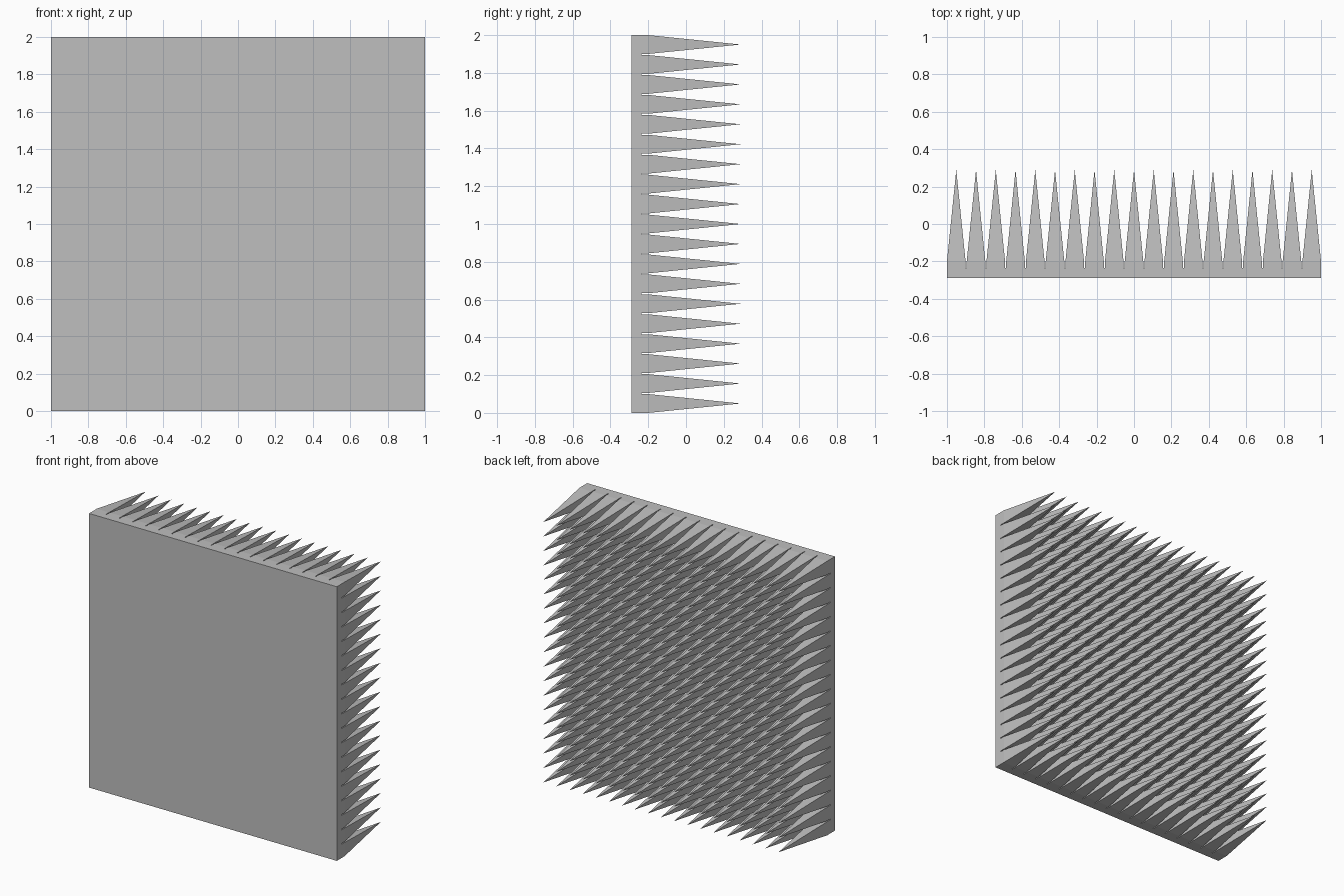
import bpy
import bmesh

# Remove the default cube
cube = bpy.data.objects.get("Cube")
if cube:
    bpy.data.objects.remove(cube, do_unlink=True)

COUNT = 19            # spikes per row and column
GAP = 0.006           # slit between neighbouring spikes
WIDTH = (2 - (COUNT - 1) * GAP) / COUNT
PITCH = WIDTH + GAP
FRONT, FLOOR, SHOULDER, TIP = -0.289, -0.235, -0.2, 0.289

# Foam colour
grey = bpy.data.materials.new("foam_grey")
grey.use_nodes = True
colour = (0.52, 0.52, 0.52, 1)
grey.diffuse_color = colour
grey.node_tree.nodes["Principled BSDF"].inputs["Base Color"].default_value = colour


def make_object(name, bm):
    bmesh.ops.recalc_face_normals(bm, faces=bm.faces[:])
    mesh = bpy.data.meshes.new(name)
    bm.to_mesh(mesh)
    bm.free()
    mesh.materials.append(grey)
    obj = bpy.data.objects.new(name, mesh)
    bpy.context.collection.objects.link(obj)
    return obj


# Backing plate: a flat square slab
bm = bmesh.new()
bmesh.ops.create_cube(bm, size=1)
bmesh.ops.scale(bm, vec=(2, FLOOR - FRONT, 2), verts=bm.verts[:])
bmesh.ops.translate(bm, vec=(0, (FRONT + FLOOR) / 2, 1), verts=bm.verts[:])
make_object("backing_plate", bm)

# One spike: a short square shoulder carrying a tall pyramid
bm = bmesh.new()
h = WIDTH / 2
corners = [(-h, -h), (h, -h), (h, h), (-h, h)]
base = [bm.verts.new((x, FLOOR, z)) for x, z in corners]
top = [bm.verts.new((x, SHOULDER, z)) for x, z in corners]
tip = bm.verts.new((0, TIP, 0))
for i in range(4):
    j = (i + 1) % 4
    bm.faces.new((base[i], base[j], top[j], top[i]))
    bm.faces.new((top[i], top[j], tip))
spikes = make_object("foam_spikes", bm)
spikes.location = (h - 1, 0, h)

# Repeat the spike across the width and up the height
for name, step in (("columns", (PITCH, 0, 0)), ("rows", (0, 0, PITCH))):
    array = spikes.modifiers.new(name, "ARRAY")
    array.count = COUNT
    array.use_relative_offset = False
    array.use_constant_offset = True
    array.constant_offset_displace = step
